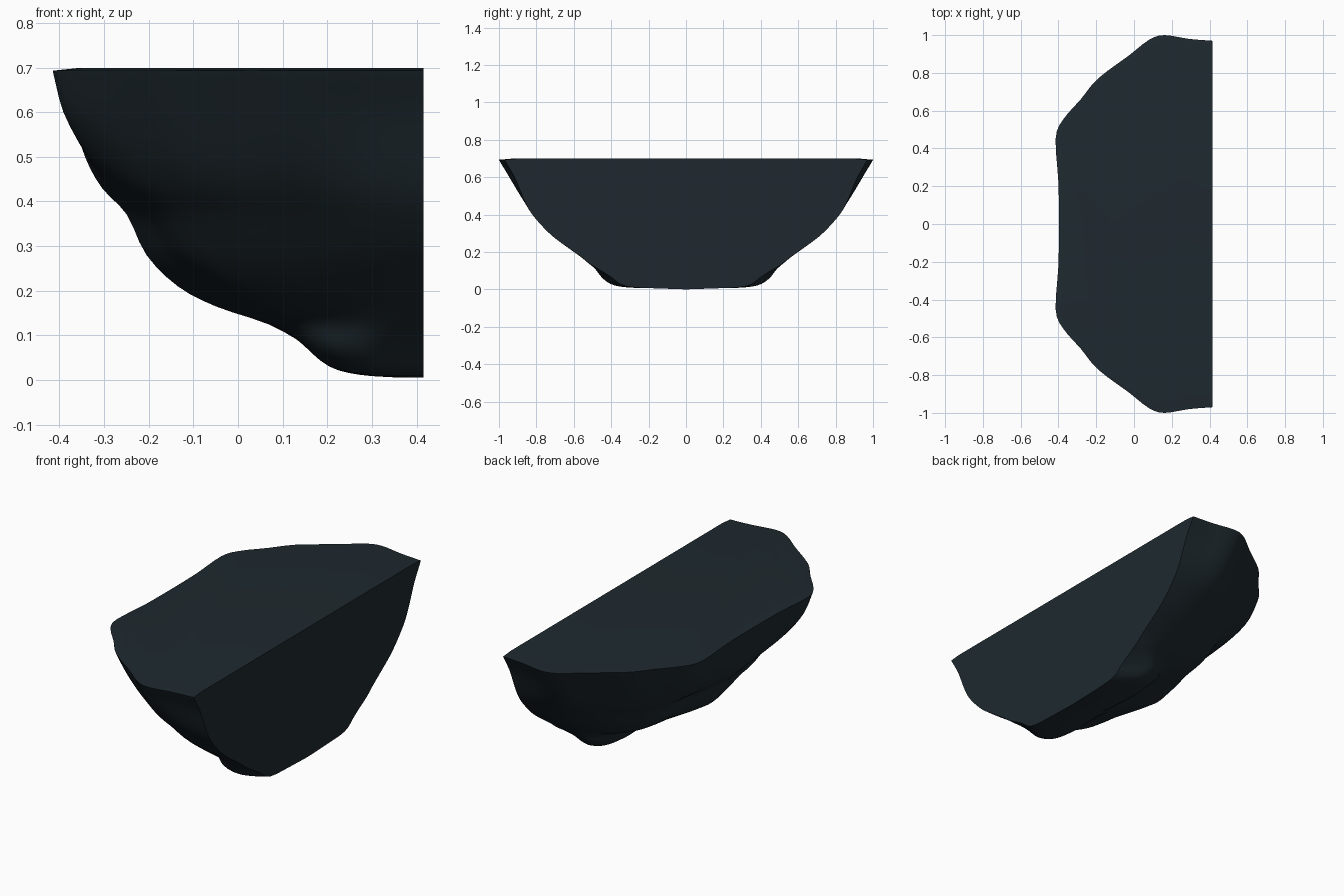
import bpy, bmesh, math

if "Cube" in bpy.data.objects:
    bpy.data.objects.remove(bpy.data.objects["Cube"])

XF = 0.415  # plane of the flat cut face

mat = bpy.data.materials.new("dark slate")
mat.diffuse_color = (0.013, 0.022, 0.028, 1)
mat.use_nodes = True
mat.node_tree.nodes["Principled BSDF"].inputs["Base Color"].default_value = mat.diffuse_color


def smooth(pts, n):
    """Catmull-Rom curve through points of any dimension."""
    out = []
    for i in range(len(pts) - 1):
        a, b = pts[max(i - 1, 0)], pts[i]
        c, d = pts[i + 1], pts[min(i + 2, len(pts) - 1)]
        for k in range(n):
            t = k / n
            out.append(tuple(0.5 * (2 * q + (r - p) * t + (2 * p - 5 * q + 4 * r - s) * t * t
                                    + (3 * q - p - 3 * r + s) * t ** 3)
                             for p, q, r, s in zip(a, b, c, d)))
    return out + [pts[-1]]


def outline(us, vs):
    """Half outline (depth from cut face, width) smoothed and mirrored in y."""
    half = smooth(list(zip(us, vs)), 3)
    return half + [(u, -v) for u, v in half[-2::-1]]


# outlines by height: rim lobes, then a ridge in the middle, then a boxy foot
levels = [
    (0.62, outline((0, .15, .307, .404, .536, .73, .84, .955, 1, .982, .978),
                   (.97, .98, 1, .975, .89, .77, .66, .55, .45, .22, 0))),
    (0.31, outline((0, .15, .3, .45, .6, .73, .84, .89, .92, .97, 1),
                   (1, .995, .97, .92, .84, .745, .645, .5, .33, .15, 0))),
    (0.15, outline((0, .15, .3, .45, .6, .72, .8, .84, .87, .95, 1),
                   (.98, .985, .97, .93, .86, .78, .68, .55, .4, .18, 0))),
    (0.05, outline((0, .2, .4, .55, .7, .83, .92, .97, 1, .98, .95),
                   (.87, .93, .98, 1, .98, .93, .84, .7, .52, .25, 0)))]

# height, furthest x, half width
rows = [(0.693, -0.415, 1.0), (0.675, -0.411, 0.99), (0.6, -0.392, 0.945),
        (0.5, -0.354, 0.893), (0.43, -0.31, 0.85), (0.37, -0.25, 0.80),
        (0.28, -0.205, 0.71), (0.21, -0.135, 0.62), (0.165, -0.05, 0.56),
        (0.125, 0.065, 0.515), (0.075, 0.145, 0.465), (0.03, 0.205, 0.405),
        (0.012, 0.27, 0.33), (0.006, 0.35, 0.2)]
rows = smooth(rows, 3)


def outline_at(z):
    """Blend the two outlines nearest in height."""
    for (z1, a), (z0, b) in zip(levels, levels[1:]):
        if z > z0 or z0 == levels[-1][0]:
            t = min(1, max(0, (z - z0) / (z1 - z0)))
            t = t * t * (3 - 2 * t)
            return [(p[0] * t + q[0] * (1 - t), p[1] * t + q[1] * (1 - t)) for p, q in zip(a, b)]


bm = bmesh.new()
# slightly raised top inside the rim
rings = [[bm.verts.new((XF - u * 0.83 * 0.93, v * 0.93, 0.699)) for u, v in outline_at(0.7)]]
for z, xm, w in rows:
    rings.append([bm.verts.new((XF - u * (XF - xm), v * w, z)) for u, v in outline_at(z)])

# curved sides
for a, b in zip(rings, rings[1:]):
    for i in range(len(a) - 1):
        bm.faces.new((a[i], a[i + 1], b[i + 1], b[i]))
# flat top, foot and cut face
bm.faces.new(rings[0])
tip = bm.verts.new((XF, 0, 0))
bm.faces.new(rings[-1])
bm.faces.new([r[0] for r in rings] + [tip] + [r[-1] for r in reversed(rings)])
bm.faces.new((rings[-1][0], rings[-1][-1], tip))
bmesh.ops.recalc_face_normals(bm, faces=bm.faces)

me = bpy.data.meshes.new("half_bowl_rock")
bm.to_mesh(me)
bm.free()
me.materials.append(mat)
ob = bpy.data.objects.new("half_bowl_rock", me)
bpy.context.collection.objects.link(ob)
bpy.context.view_layer.objects.active = ob
ob.select_set(True)
bpy.ops.object.shade_smooth_by_angle(angle=math.radians(40))
